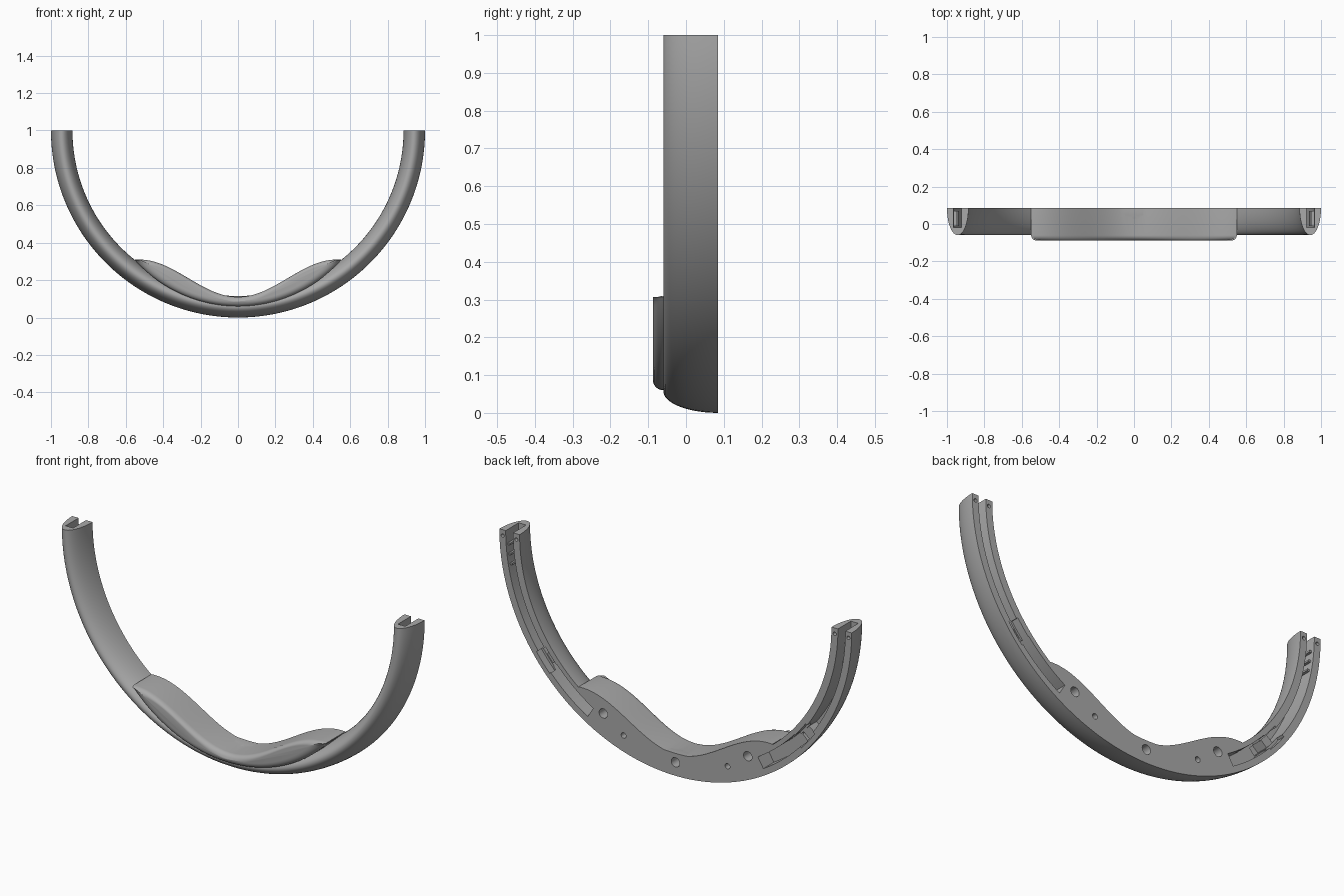
import bpy, bmesh
from math import sin, cos, pi, radians, sqrt
from mathutils import Vector

cube = bpy.data.objects.get("Cube")
if cube:
    bpy.data.objects.remove(cube)

BACK, FRONT = 0.085, -0.06
R_MID, HALF = 0.9425, 0.0575

grey = bpy.data.materials.new("plain grey")
grey.use_nodes = True
COLOUR = (0.4, 0.4, 0.4, 1)
grey.diffuse_color = COLOUR
grey.node_tree.nodes["Principled BSDF"].inputs["Base Color"].default_value = COLOUR


def loft(name, rings):
    """Skin a list of equal closed rings and cap both ends."""
    bm = bmesh.new()
    rows = [[bm.verts.new(p) for p in ring] for ring in rings]
    n = len(rows[0])
    for a, b in zip(rows, rows[1:]):
        for i in range(n):
            bm.faces.new((a[i], a[(i + 1) % n], b[(i + 1) % n], b[i]))
    bm.faces.new(rows[0])
    bm.faces.new(rows[-1])
    bmesh.ops.recalc_face_normals(bm, faces=bm.faces)
    mesh = bpy.data.meshes.new(name)
    bm.to_mesh(mesh)
    bm.free()
    mesh.materials.append(grey)
    obj = bpy.data.objects.new(name, mesh)
    bpy.context.collection.objects.link(obj)
    return obj


def sweep(name, section, start, end, steps):
    """Sweep (radius, y) points round the hoop; angles run from the bottom."""
    rings = []
    for k in range(steps + 1):
        a = radians(start + (end - start) * k / steps)
        rings.append([(r * sin(a), y, 1 - r * cos(a)) for r, y in section])
    return loft(name, rings)


def slot(name, side, r0, r1, floor, start, end):
    box = [(r0, floor), (r1, floor), (r1, 0.12), (r0, 0.12)]
    return sweep(name, box, side * start, side * end, max(2, int((end - start) / 1.5)))


def drill(name, x, z, radius, depth):
    rings = [[(x + radius * cos(t * pi / 12), y, z + radius * sin(t * pi / 12))
              for t in range(24)] for y in (BACK - depth, 0.12)]
    return loft(name, rings)


def boolean(target, tool, operation):
    mod = target.modifiers.new(tool.name, "BOOLEAN")
    mod.operation, mod.solver, mod.object = operation, "EXACT", tool
    bpy.context.view_layer.objects.active = target
    bpy.ops.object.modifier_apply(modifier=mod.name)
    bpy.data.objects.remove(tool)


# Half hoop with a rounded front and a flat back
section = [(R_MID - HALF * cos(pi * i / 24), BACK - (BACK - FRONT) * sin(pi * i / 24))
           for i in range(25)]
hoop = sweep("half_hoop", section, -90, 90, 120)

# Wing-shaped pad in the middle, rounded at its front edge
def pad_ring(inset, y):
    top, bottom = [], []
    for k in range(65):
        x = 0.55 * sin(pi / 2 * (k / 32 - 1))
        high = 0.11 + 0.2 * (1 - cos(pi * x / 0.53)) / 2
        low = 0.8 - sqrt(0.74 ** 2 - x * x)
        d = min(inset, 0.45 * (high - low))
        sx = x * (0.55 - inset) / 0.55
        top.append((sx, y, high - d))
        bottom.append((sx, y, low + d))
    return top + bottom[::-1]

ROUND = 0.028
layers = [(0, BACK)]
for i in range(7):
    a = pi / 2 * i / 6
    layers.append((ROUND * (1 - cos(a)), -0.06 - ROUND * sin(a)))
pad = loft("front_pad", [pad_ring(d, y) for d, y in layers])
boolean(hoop, pad, "UNION")

# Channels, pockets and holes in the back
cutters = [drill("centre_hole", 0, 0.069, 0.024, 0.06)]
for s in (-1, 1):
    cutters += [
        slot("channel", s, 0.922, 0.964, -0.02, 46, 95),
        slot("lower_pocket", s, 0.908, 0.968, 0.0, 31, 48),
        slot("clip_pocket", s, 0.912, 0.976, 0.045, 47, 54),
        drill("screw_hole", s * 0.41, 0.21, 0.024, 0.06),
        drill("pin_hole", s * 0.295, 0.128, 0.014, 0.05),
        drill("inner_tip_hole", s * 0.904, 0.97, 0.009, 0.03),
        drill("outer_tip_hole", s * 0.981, 0.97, 0.009, 0.03),
    ]
for tool in cutters:
    boolean(hoop, tool, "DIFFERENCE")

# Small ribs on the outer wall of each channel, and a clip lower down
parts = [hoop]
for s, side in ((1, "left"), (-1, "right")):
    for n, angle in enumerate((4, 7, 10)):
        rib = [(0.952, -0.01), (0.966, -0.01), (0.966, 0.07), (0.952, 0.07)]
        parts.append(sweep(f"{side}_rib_{n + 1}", rib,
                           s * (90 - angle), s * (90 - angle - 0.6), 1))
    clip = [(0.92, -0.02), (0.966, -0.02), (0.966, 0.04), (0.92, 0.04)]
    parts.append(sweep(f"{side}_clip", clip, s * 49, s * 52, 2))

bpy.ops.object.select_all(action="DESELECT")
for obj in parts:
    obj.select_set(True)
bpy.context.view_layer.objects.active = hoop
bpy.ops.object.shade_smooth_by_angle(angle=radians(30))
